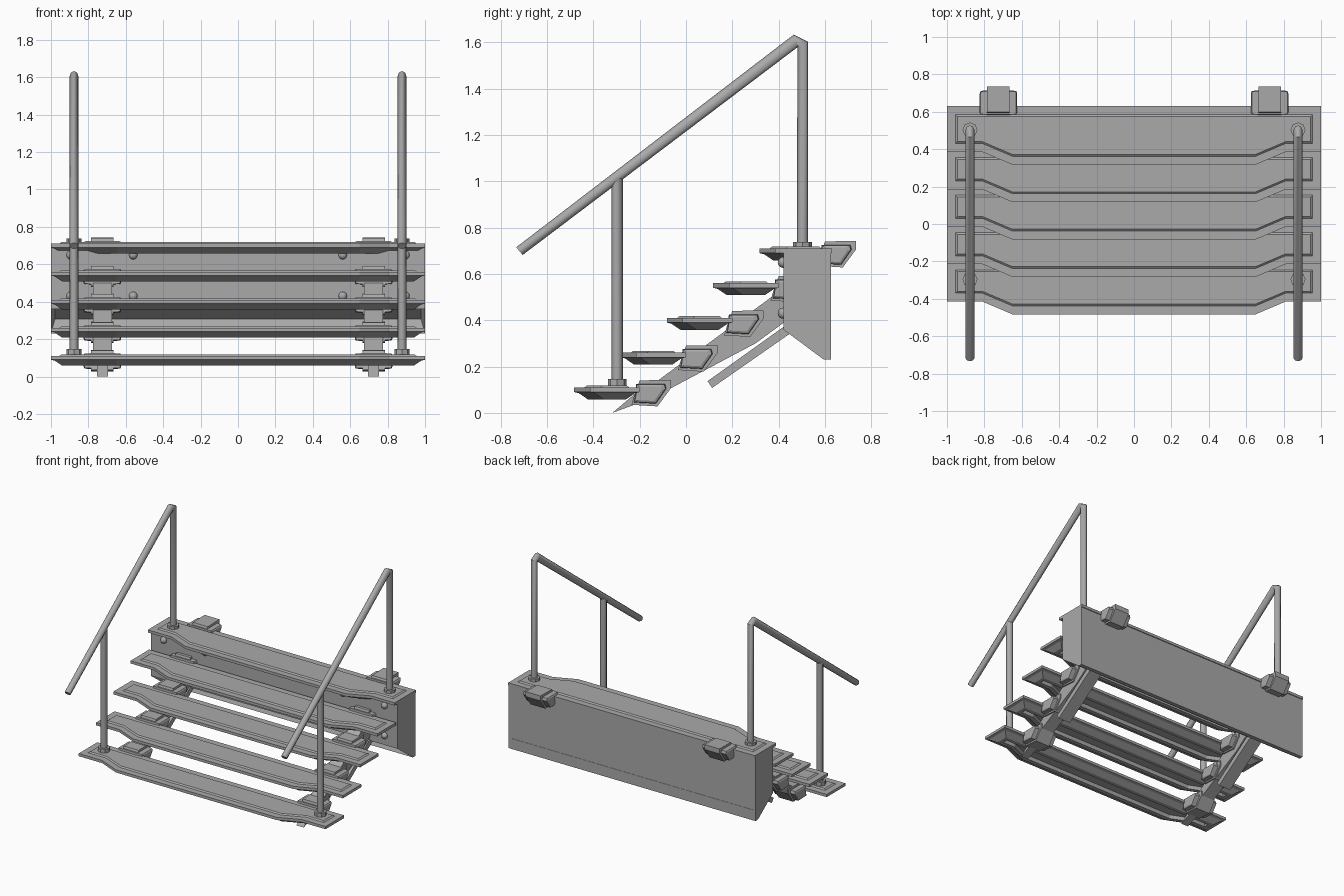
import bpy, bmesh, math
from mathutils import Vector

cube = bpy.data.objects.get("Cube")
if cube:
    bpy.data.objects.remove(cube, do_unlink=True)

grey = bpy.data.materials.new("metal grey")
grey.use_nodes = True
colour = (0.4, 0.4, 0.4, 1)
grey.diffuse_color = colour
grey.node_tree.nodes["Principled BSDF"].inputs["Base Color"].default_value = colour

RUN, RISE, STEPS = 0.2, 0.15, 5
RAIL_X, STRINGER_X = 0.877, 0.725


def finish(bm, name, smooth=False):
    bmesh.ops.recalc_face_normals(bm, faces=bm.faces)
    mesh = bpy.data.meshes.new(name)
    bm.to_mesh(mesh)
    bm.free()
    mesh.materials.append(grey)
    obj = bpy.data.objects.new(name, mesh)
    bpy.context.collection.objects.link(obj)
    if smooth:
        bpy.ops.object.select_all(action='DESELECT')
        obj.select_set(True)
        bpy.context.view_layer.objects.active = obj
        bpy.ops.object.shade_smooth_by_angle(angle=math.radians(50))
    return obj


def loft(rings, bm=None):
    """Skin a list of equal-length point rings and cap both ends."""
    bm = bm or bmesh.new()
    loops = [[bm.verts.new(p) for p in ring] for ring in rings]
    for a, b in zip(loops, loops[1:]):
        for i in range(len(a)):
            j = (i + 1) % len(a)
            bm.faces.new((a[i], a[j], b[j], b[i]))
    bm.faces.new(loops[0])
    bm.faces.new(loops[-1])
    return bm


def prism(profile, x, sections, bm=None):
    """Loft a side profile along x; sections are (x offset, scale)."""
    cy = sum(p[0] for p in profile) / len(profile)
    cz = sum(p[1] for p in profile) / len(profile)
    return loft([[(x + dx, cy + (y - cy) * s, cz + (z - cz) * s)
                  for y, z in profile] for dx, s in sections], bm)


def slab(profile, x, half):
    return prism(profile, x, [(-half, 1), (half, 1)])


def tread_ring(inset, z, rear):
    half = [(0.65, -0.483 + inset), (0.81, -0.415 + inset),
            (1 - inset, -0.415 + inset), (1 - inset, rear - inset)]
    pts = half + [(-x, y) for x, y in reversed(half)]
    return [(x, y, z) for x, y in pts]


def tube(ends, x, sides=8):
    """Rings spanning outer and inner points in the side plane."""
    rings = []
    for outer, inner in ends:
        o, i = Vector((x, *outer)), Vector((x, *inner))
        mid, arm = (o + i) / 2, (o - i) / 2
        rings.append([mid + arm * math.cos(t) + Vector((0.023 * math.sin(t), 0, 0))
                      for t in (2 * math.pi * k / sides for k in range(sides))])
    return loft(rings)


def disc(x, y, z0, z1, r):
    return loft([[(x + r * math.cos(k * math.pi / 4), y + r * math.sin(k * math.pi / 4), z)
                  for k in range(8)] for z in (z0, z1)])


# Treads: hollow underside, chamfered lip, raised top panel
layers = [(0.095, 0.085), (0.09, 0.058), (0.06, 0.058), (0.02, 0.085),
          (0, 0.09), (0, 0.11), (0.045, 0.11), (0.055, 0.118)]
for n in range(STEPS):
    rear = -0.17 if n == STEPS - 1 else -0.2
    tread = finish(loft([tread_ring(d, z, rear) for d, z in layers]), f"tread_{n + 1}")
    tread.location = (0, n * RUN, n * RISE)

# Housing box with recessed sloping underside
bm = slab([(0.42, 0.69), (0.625, 0.69), (0.625, 0.23), (0.595, 0.23), (0.42, 0.36)], 0, 1)
bmesh.ops.recalc_face_normals(bm, faces=bm.faces)
slope = [f for f in bm.faces if f.normal.y < -0.3 and f.normal.z < -0.3]
bmesh.ops.inset_individual(bm, faces=slope, thickness=0.03, depth=-0.08)
finish(bm, "housing")

core = [(-0.2, 0.14), (-0.065, 0.143), (-0.065, 0.107), (-0.123, 0.028), (-0.235, 0.035), (-0.225, 0.07)]
shell = [(-0.215, 0.125), (-0.09, 0.125), (-0.085, 0.105), (-0.13, 0.04), (-0.225, 0.045), (-0.22, 0.07)]

for side, sx in (("left", 1), ("right", -1)):
    cx = sx * STRINGER_X

    # Stringer, pointed foot and folding strut
    finish(slab([(-0.23, 0.06), (0.45, 0.56), (0.45, 0.41), (0.3, 0.3), (-0.2, 0.035)], cx, 0.05),
           f"stringer_{side}")
    finish(slab([(-0.318, 0.0), (-0.2, 0.1), (-0.15, 0.09), (-0.21, 0.04)], cx, 0.03),
           f"foot_{side}")
    finish(slab([(0.093, 0.137), (0.113, 0.108), (0.46, 0.35), (0.44, 0.385)], cx, 0.05),
           f"strut_{side}")

    # Clamp at the back of every tread
    for n in range(STEPS):
        bm = prism(core, cx, [(-0.06, 1), (0.06, 1)])
        prism(shell, cx, [(-0.1, 0.75), (-0.095, 0.95), (-0.06, 1),
                          (0.06, 1), (0.095, 0.95), (0.1, 0.75)], bm)
        clamp = finish(bm, f"clamp_{side}_{n + 1}")
        clamp.location = (0, n * RUN, n * RISE)

    # Handrail with mitred elbow, front post and base flanges
    rx = sx * RAIL_X
    finish(tube([((-0.733, 0.715), (-0.705, 0.682)), ((0.465, 1.633), (0.483, 1.58)),
                 ((0.527, 1.602), (0.481, 1.575)), ((0.527, 0.71), (0.479, 0.71))], rx),
           f"handrail_{side}", True)
    finish(tube([((-0.273, 1.02), (-0.321, 0.985)), ((-0.273, 0.11), (-0.321, 0.11))], rx),
           f"front_post_{side}", True)
    finish(disc(rx, -0.297, 0.11, 0.146, 0.04), f"front_flange_{side}")
    finish(disc(rx, 0.503, 0.71, 0.738, 0.04), f"rear_flange_{side}")

    # Bolt heads on the housing front
    for x in (0.56, 0.895):
        for z in (0.43, 0.65):
            bm = bmesh.new()
            bmesh.ops.create_uvsphere(bm, u_segments=10, v_segments=6, radius=0.024)
            bolt = finish(bm, f"bolt_{side}", True)
            bolt.location = (sx * x, 0.42, z)
